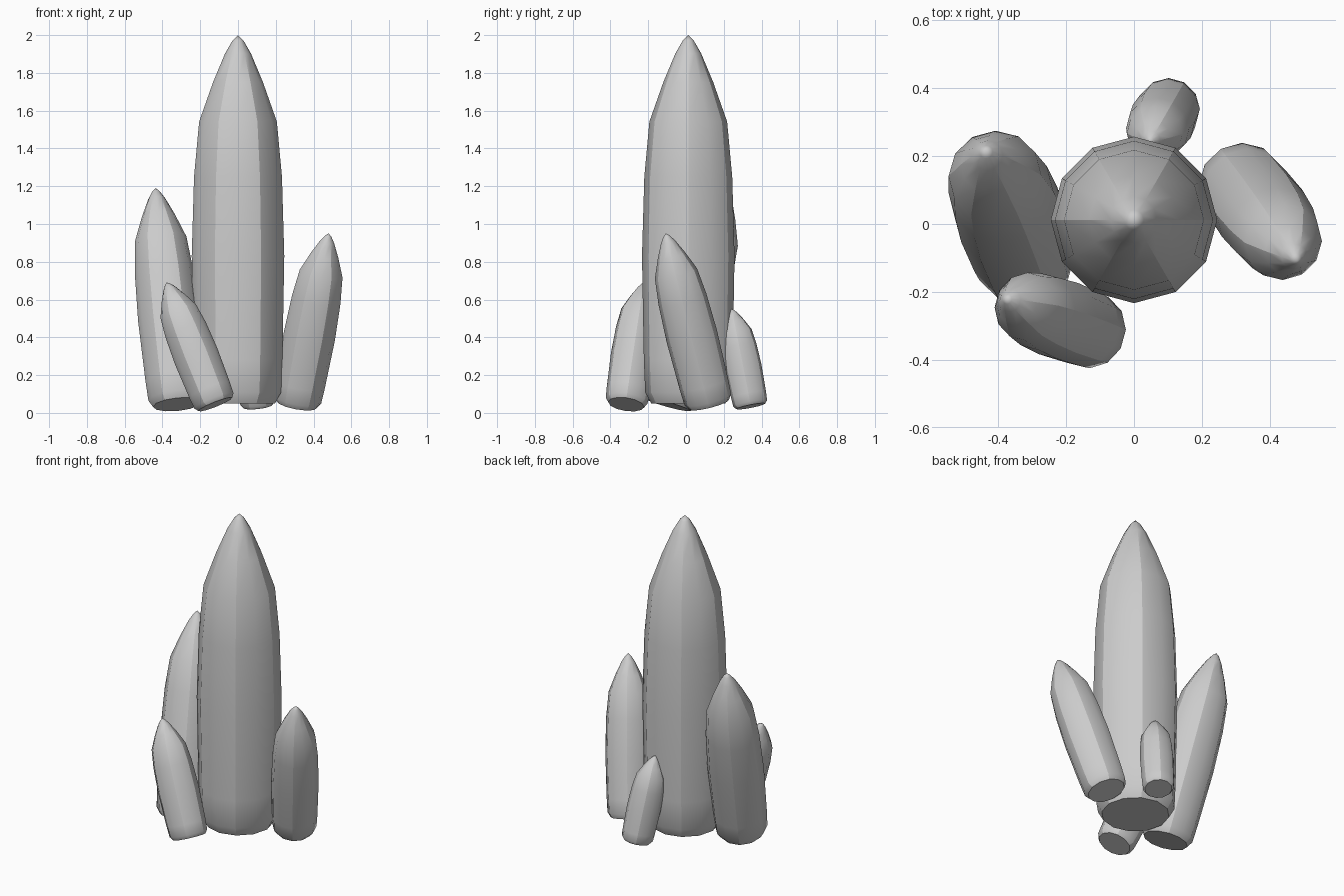
import bpy
import bmesh
import math
from mathutils import Vector

cube = bpy.data.objects.get("Cube")
if cube:
    bpy.data.objects.remove(cube, do_unlink=True)

# Single stone colour
stone = bpy.data.materials.new("grey_stone")
stone.use_nodes = True
GREY = (0.6, 0.6, 0.6, 1)
stone.diffuse_color = GREY
bsdf = stone.node_tree.nodes["Principled BSDF"]
bsdf.inputs["Base Color"].default_value = GREY
bsdf.inputs["Roughness"].default_value = 0.8

SIDES = 12
# Shared outline: radius fraction, height fraction
PROFILE = [(0.8, 0), (0.93, 0.03), (0.96, 0.12), (1, 0.4), (0.95, 0.615),
           (0.84, 0.765), (0.54, 0.872), (0.28, 0.95), (0.12, 0.985)]


def crystal(name, base, tip, radius):
    """Bullet-shaped crystal running from the base centre to the tip."""
    base, tip = Vector(base), Vector(tip)
    axis = tip - base
    bm = bmesh.new()
    rings = []
    for r, h in PROFILE:
        ring = []
        for i in range(SIDES):
            a = math.tau * i / SIDES
            ring.append(bm.verts.new((radius * r * math.cos(a),
                                      radius * r * math.sin(a),
                                      axis.length * h)))
        rings.append(ring)
    apex = bm.verts.new((0, 0, axis.length))

    # Flat bottom, walls and rounded point
    bm.faces.new(rings[0][::-1])
    for low, high in zip(rings, rings[1:]):
        for i in range(SIDES):
            j = (i + 1) % SIDES
            bm.faces.new((low[i], low[j], high[j], high[i]))
    for i in range(SIDES):
        bm.faces.new((rings[-1][i], rings[-1][(i + 1) % SIDES], apex))
    for face in bm.faces:
        face.smooth = True

    # Crisp bottom rim and every second ridge
    for i in range(SIDES):
        bm.edges.get((rings[0][i], rings[0][(i + 1) % SIDES])).smooth = False
        if i % 2 == 0:
            for low, high in zip(rings[:-1], rings[1:-1]):
                bm.edges.get((low[i], high[i])).smooth = False

    mesh = bpy.data.meshes.new(name)
    bm.to_mesh(mesh)
    bm.free()
    mesh.materials.append(stone)
    obj = bpy.data.objects.new(name, mesh)
    obj.location = base
    obj.rotation_mode = 'QUATERNION'
    obj.rotation_quaternion = Vector((0, 0, 1)).rotation_difference(axis)
    bpy.context.collection.objects.link(obj)
    return obj


crystal("main_crystal", (0, 0.012, 0.05), (0, 0.012, 2), 0.245)
crystal("right_crystal", (-0.32, -0.1, 0.045), (-0.437, 0.217, 1.19), 0.163)
crystal("left_crystal", (0.31, 0.122, 0.045), (0.48, -0.107, 0.95), 0.137)
crystal("front_crystal", (-0.12, -0.317, 0.045), (-0.377, -0.22, 0.69), 0.12)
crystal("back_crystal", (0.105, 0.343, 0.035), (0.047, 0.242, 0.55), 0.098)
